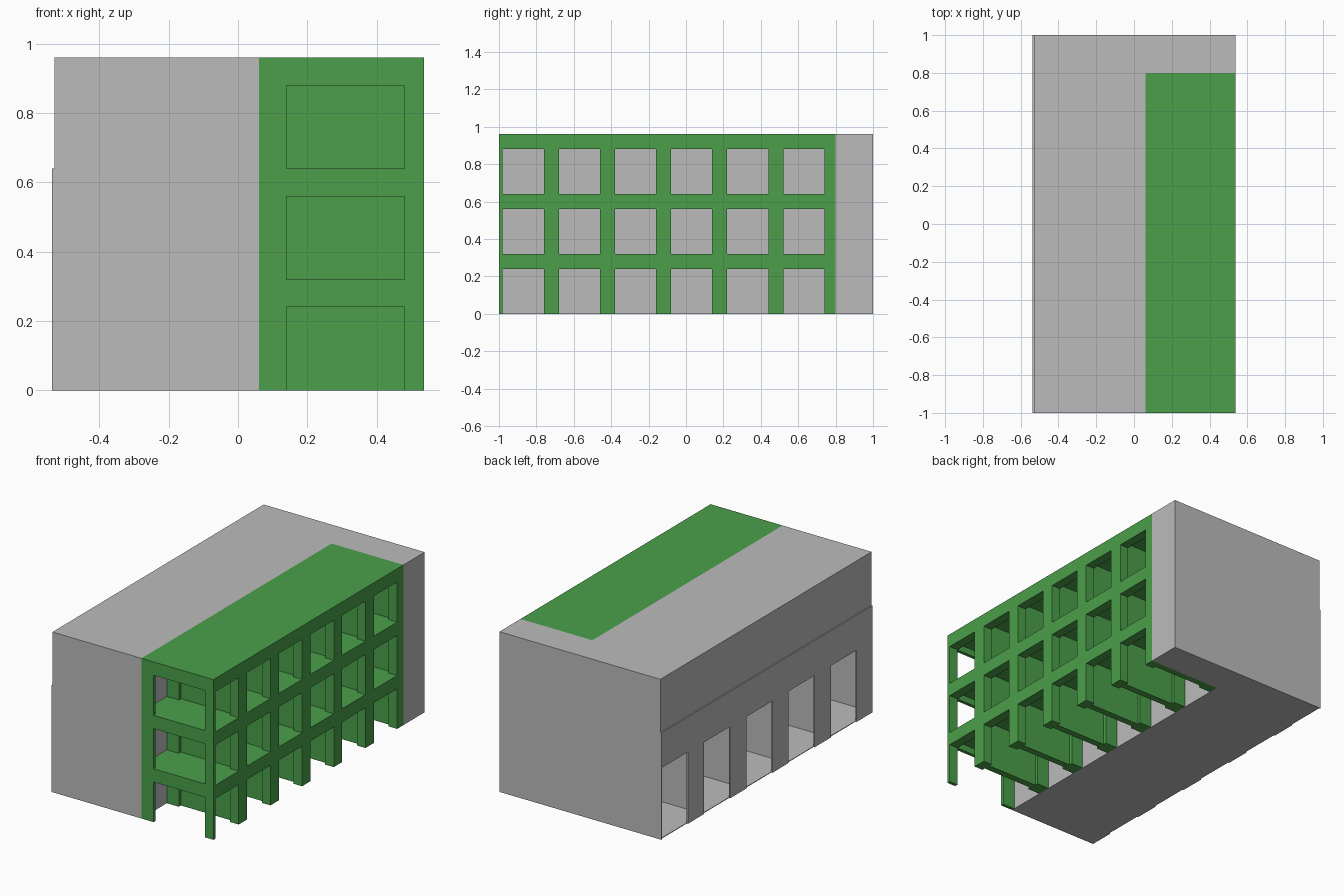
import bpy, bmesh
from mathutils import Matrix, Vector

if "Cube" in bpy.data.objects:
    bpy.data.objects.remove(bpy.data.objects["Cube"], do_unlink=True)


def material(name, rgb):
    m = bpy.data.materials.new(name)
    m.use_nodes = True
    m.diffuse_color = (*rgb, 1)
    m.node_tree.nodes["Principled BSDF"].inputs["Base Color"].default_value = (*rgb, 1)
    return m


GREY = material("plain grey", (0.5, 0.5, 0.5))
GREEN = material("leaf green", (0.069, 0.347, 0.069))


def finish(name, bm, mat):
    bmesh.ops.recalc_face_normals(bm, faces=bm.faces)
    me = bpy.data.meshes.new(name)
    bm.to_mesh(me)
    bm.free()
    ob = bpy.data.objects.new(name, me)
    bpy.context.collection.objects.link(ob)
    me.materials.append(mat)
    return ob


def boxes(name, spans, mat):
    """One mesh of boxes, each given as (low corner, high corner)."""
    bm = bmesh.new()
    for lo, hi in spans:
        lo, hi = Vector(lo), Vector(hi)
        m = Matrix.Translation((lo + hi) / 2) @ Matrix.Diagonal((*(hi - lo), 1))
        bmesh.ops.create_cube(bm, size=1, matrix=m)
    return finish(name, bm, mat)


def prism(name, points, offset, mat):
    """Extrude a flat outline by an offset."""
    bm = bmesh.new()
    face = bm.faces.new([bm.verts.new(p) for p in points])
    new = bmesh.ops.extrude_face_region(bm, geom=[face])["geom"]
    bmesh.ops.translate(bm, vec=offset, verts=[v for v in new if isinstance(v, bmesh.types.BMVert)])
    return finish(name, bm, mat)


def cut(ob, spans, mat):
    cutter = boxes("cutter", spans, mat)
    cutter.hide_render = True
    mod = ob.modifiers.new("cut", "BOOLEAN")
    mod.operation, mod.solver, mod.object = "DIFFERENCE", "EXACT", cutter
    bpy.context.view_layer.objects.active = ob
    bpy.ops.object.modifier_apply(modifier=mod.name)
    bpy.data.objects.remove(cutter, do_unlink=True)


W, H = 0.537, 0.96      # half width, height
WALL = -0.53            # main wall behind the thin shop front
INNER = 0.06            # line between the block and the gallery
END = 0.8               # back end of the gallery

# Main L-shaped block with five rooms opening on the side
outline = [(WALL, -1), (INNER, -1), (INNER, END), (W, END), (W, 1), (WALL, 1)]
block = prism("main_block", [(x, y, 0) for x, y in outline], (0, 0, H), GREY)
starts = [1 - 0.4 * i for i in range(5)]
cut(block, [((WALL - 0.1, y - 0.395, 0.004), (0, y - 0.005, 0.62)) for y in starts], GREY)

# Thin lower facade with five tall doorways
comb = [(1, 0)]
for y in starts:
    a, b = y - 0.005, y - 0.25
    comb += [(a, 0), (a, 0.43), (b, 0.43), (b, 0)]
comb += [(-1, 0), (-1, 0.64), (1, 0.64)]
prism("lower_facade", [(-W, y, z) for y, z in comb], (W + WALL, 0, 0), GREY)

# Green gallery: a solid carved into bays, three storeys high
gallery = boxes("gallery_frame", [((INNER, -1, 0), (W, END, H))], GREEN)
levels = [0.32 * i for i in range(3)]
bays = [-0.87 + 0.3 * i for i in range(6)]


def floor(z):
    return z if z > 0 else -0.1


# Window openings through to the block
cut(gallery, [((INNER - 0.1, y - 0.11, floor(z)), (W + 0.1, y + 0.11, z + 0.24))
              for y in bays for z in levels], GREEN)
# Rooms between the thin partitions and slabs
cut(gallery, [((0.14, max(y - 0.13, -0.98), floor(z)), (0.48, y + 0.13, z + 0.28))
              for y in bays for z in levels], GREEN)
# Openings in the front end
cut(gallery, [((0.14, -1.1, floor(z)), (0.48, -0.9, z + 0.24)) for z in levels], GREEN)
